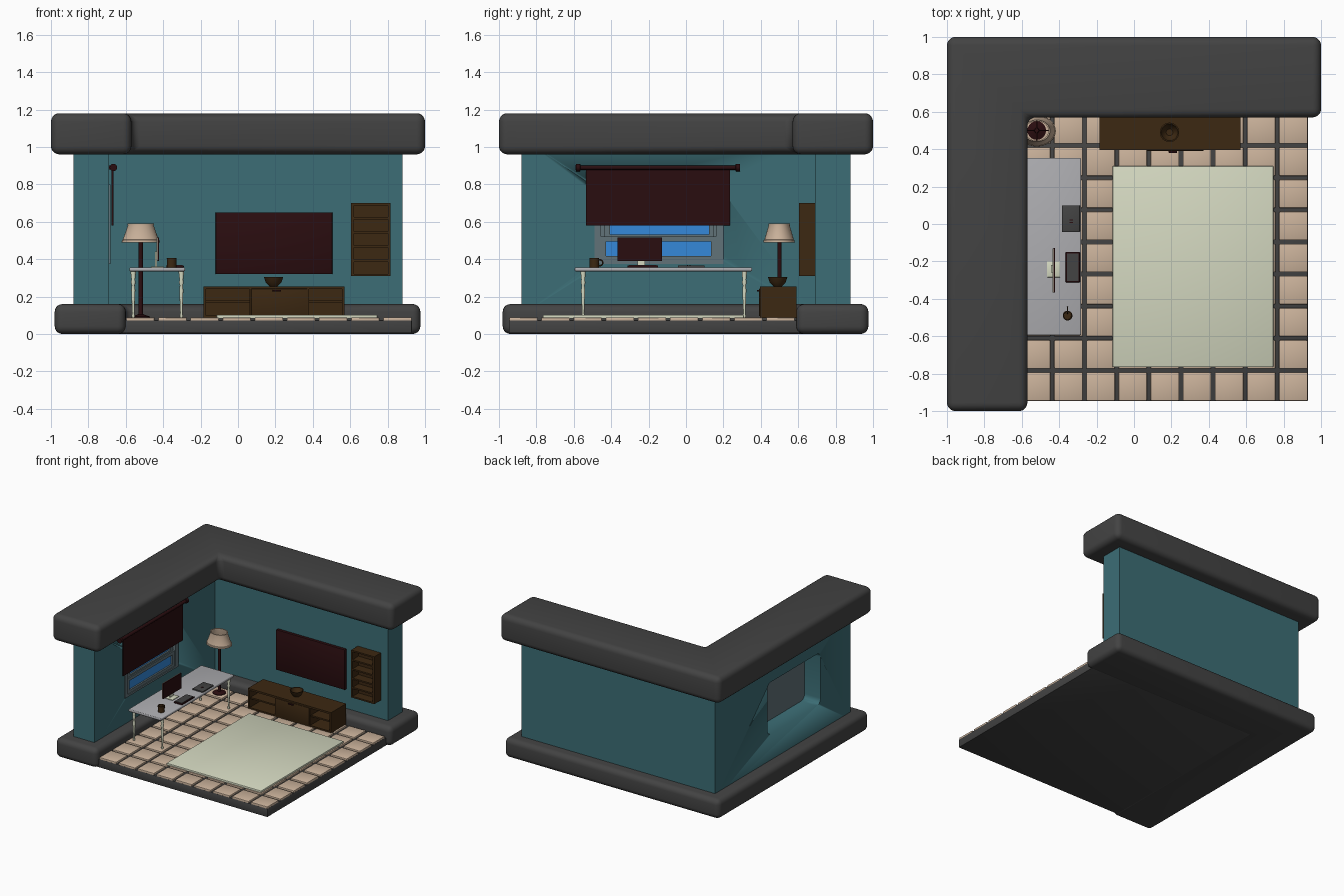
import bpy, bmesh, math, random
from mathutils import Vector, Matrix

if "Cube" in bpy.data.objects:
    bpy.data.objects.remove(bpy.data.objects["Cube"])

random.seed(4)


def material(name, rgb):
    m = bpy.data.materials.new(name)
    m.diffuse_color = (*rgb, 1)
    m.use_nodes = True
    m.node_tree.nodes["Principled BSDF"].inputs["Base Color"].default_value = m.diffuse_color
    return m


TEAL = material("teal wall", (0.045, 0.155, 0.18))
CHARCOAL = material("charcoal", (0.056, 0.056, 0.056))
TILE = material("beige tile", (0.60, 0.45, 0.33))
CREAM = material("pale cream", (0.66, 0.69, 0.53))
MAROON = material("dark maroon", (0.023, 0.004, 0.005))
BROWN = material("dark wood", (0.045, 0.021, 0.006))
BLUE = material("window blue", (0.035, 0.25, 0.70))
FRAME = material("window grey", (0.12, 0.17, 0.19))
SILVER = material("silver desk", (0.42, 0.42, 0.44))


def finish(name, bm, mat):
    bmesh.ops.recalc_face_normals(bm, faces=bm.faces)
    me = bpy.data.meshes.new(name)
    bm.to_mesh(me)
    bm.free()
    me.materials.append(mat)
    ob = bpy.data.objects.new(name, me)
    bpy.context.collection.objects.link(ob)
    bpy.ops.object.select_all(action='DESELECT')
    ob.select_set(True)
    bpy.context.view_layer.objects.active = ob
    bpy.ops.object.shade_smooth_by_angle(angle=math.radians(35))
    return ob


def add_box(bm, x, y, z):
    c = [(a + b) / 2 for a, b in (x, y, z)]
    s = [b - a for a, b in (x, y, z)]
    return bmesh.ops.create_cube(bm, size=1, matrix=Matrix.Translation(c) @ Matrix.Diagonal((*s, 1)))["verts"]


def box(name, x, y, z, mat, bevel=0, seg=2):
    bm = bmesh.new()
    add_box(bm, x, y, z)
    if bevel:
        bmesh.ops.bevel(bm, geom=bm.edges[:], offset=bevel, segments=seg, profile=0.5, affect='EDGES')
    return finish(name, bm, mat)


def boxes(name, parts, mat):
    bm = bmesh.new()
    for p in parts:
        add_box(bm, *p)
    return finish(name, bm, mat)


def corner_block(name, lo, hi, inner_x, inner_y, z, mat, bevel=0):
    """L-shaped block along the left and back sides."""
    bm = bmesh.new()
    pts = [(lo, lo), (inner_x, lo), (inner_x, inner_y), (hi, inner_y), (hi, hi), (lo, hi)]
    f = bm.faces.new([bm.verts.new((px, py, z[0])) for px, py in pts])
    ext = bmesh.ops.extrude_face_region(bm, geom=[f])["geom"]
    bmesh.ops.translate(bm, verts=[v for v in ext if isinstance(v, bmesh.types.BMVert)], vec=(0, 0, z[1] - z[0]))
    if bevel:
        bmesh.ops.recalc_face_normals(bm, faces=bm.faces)
        e = [e for e in bm.edges if e.calc_face_angle(0) > 0.1]
        bmesh.ops.bevel(bm, geom=e, offset=bevel, segments=5, profile=0.5, affect='EDGES')
    return finish(name, bm, mat)


def lathe(name, profile, at, mat, steps=24, closed=False, yscale=1, along_y=False):
    bm = bmesh.new()
    vs = [bm.verts.new((r, 0, z)) for r, z in profile]
    es = [bm.edges.new(p) for p in zip(vs, vs[1:])]
    if closed:
        es.append(bm.edges.new((vs[-1], vs[0])))
    bmesh.ops.spin(bm, geom=vs + es, cent=(0, 0, 0), axis=(0, 0, 1), angle=2 * math.pi, steps=steps)
    bmesh.ops.remove_doubles(bm, verts=bm.verts[:], dist=0.0002)
    m = Matrix.Translation(at) @ Matrix.Diagonal((1, yscale, 1, 1))
    if along_y:
        m = m @ Matrix.Rotation(-math.pi / 2, 4, 'X')
    bmesh.ops.transform(bm, matrix=m, verts=bm.verts[:])
    return finish(name, bm, mat)


# Walls and their rounded trims
corner_block("top_trim", -1, 1, -0.57, 0.57, (0.96, 1.18), CHARCOAL, 0.045)
corner_block("base_trim", -0.98, 0.975, -0.60, 0.59, (0, 0.16), CHARCOAL, 0.042)
walls = corner_block("walls", -0.88, 0.88, -0.69, 0.69, (0.10, 1.05), TEAL)

# Window opening with rounded corners
bm = bmesh.new()
add_box(bm, (-1.0, -0.6), (-0.49, 0.20), (0.375, 0.80))
edges = [e for e in bm.edges if abs(e.verts[0].co.x - e.verts[1].co.x) > 0.1]
bmesh.ops.bevel(bm, geom=edges, offset=0.045, segments=5, profile=0.5, affect='EDGES')
cutter = finish("window_cutter", bm, TEAL)
cutter.hide_render = True
cutter.hide_set(True)
cut = walls.modifiers.new("window_hole", 'BOOLEAN')
cut.object = cutter
cut.solver = 'EXACT'

# Window: backing plate, sashes and panes
box("window_back", (-0.735, -0.715), (-0.50, 0.21), (0.37, 0.81), FRAME)
for nm, (y0, y1), (z0, z1), x, w in (("lower_sash", (-0.455, 0.16), (0.39, 0.52), -0.70, 0.026),
                                     ("upper_sash", (-0.435, 0.15), (0.505, 0.79), -0.71, 0.028)):
    xs = (x - 0.01, x + 0.012)
    boxes(nm, [(xs, (y0, y0 + w), (z0, z1)), (xs, (y1 - w, y1), (z0, z1)),
               (xs, (y0, y1), (z0, z0 + w)), (xs, (y0, y1), (z1 - w, z1))], FRAME)
    box(nm + "_pane", (x - 0.008, x - 0.001), (y0 + w, y1 - w), (z0 + w, z1 - w), BLUE)
xs = (-0.72, -0.682)
boxes("window_frame", [(xs, (-0.49, -0.455), (0.38, 0.80)), (xs, (0.16, 0.20), (0.38, 0.80)),
                       (xs, (-0.49, 0.20), (0.375, 0.392)), (xs, (-0.49, 0.20), (0.785, 0.80))], FRAME)

# Blind on its rod
box("blind", (-0.676, -0.666), (-0.535, 0.235), (0.58, 0.885), MAROON)
lathe("blind_rod", [(0, 0), (0.02, 0.001), (0.02, 0.024), (0.012, 0.025), (0.012, 0.855),
                    (0.02, 0.856), (0.02, 0.879), (0, 0.88)], (-0.666, -0.59, 0.89), MAROON, 16, along_y=True)
for y in (-0.5, 0.2):
    box("rod_bracket", (-0.695, -0.66), (y - 0.008, y + 0.008), (0.88, 0.90), MAROON)

# Floor slab with a grid of tiles
box("floor_slab", (-0.75, 0.93), (-0.947, 0.75), (0.004, 0.074), CHARCOAL, 0.006)
bm = bmesh.new()
P = 0.1718
for i in range(9):
    for j in range(9):
        x1, y0 = 0.928 - i * P, -0.945 + j * P
        vs = add_box(bm, (x1 - P + 0.02, x1), (y0, y0 + P - 0.02), (0.066, 0.088))
        tilt = Matrix.Rotation(random.uniform(-0.015, 0.015), 4, random.choice('XY'))
        bmesh.ops.rotate(bm, verts=vs, cent=(x1 - P / 2, y0 + P / 2, 0.08), matrix=tilt)
bmesh.ops.bevel(bm, geom=bm.edges[:], offset=0.005, segments=2, profile=0.5, affect='EDGES')
finish("floor_tiles", bm, TILE)
box("rug", (-0.115, 0.745), (-0.765, 0.31), (0.082, 0.102), CREAM, 0.005)

# Low media cabinet: open bays either side of a door
cx, cy, cz = (-0.185, 0.57), (0.395, 0.59), (0.085, 0.255)
parts = [(cx, cy, (0.24, 0.255)), (cx, cy, (0.085, 0.10)), (cx, (0.575, 0.59), cz)]
parts += [((x, x + 0.015), cy, cz) for x in (-0.185, 0.062, 0.365, 0.555)]
parts += [((a, b), (0.405, 0.59), (0.168, 0.18)) for a, b in ((-0.18, 0.07), (0.37, 0.56))]
boxes("media_cabinet", parts, BROWN)
box("cabinet_door", (0.07, 0.372), (0.391, 0.41), (0.095, 0.242), BROWN, 0.003)
box("door_handle", (0.185, 0.23), (0.38, 0.393), (0.226, 0.236), MAROON, 0.003)
lathe("bowl", [(0, 0), (0.022, 0), (0.042, 0.02), (0.052, 0.05), (0.045, 0.05),
               (0.036, 0.024), (0.018, 0.008), (0, 0.007)], (0.19, 0.49, 0.255), BROWN)

# Wall screen
box("wall_screen", (-0.12, 0.505), (0.665, 0.692), (0.32, 0.65), MAROON, 0.004)

# Wall shelf with five bays
sx, sy, sz = (0.605, 0.815), (0.605, 0.692), (0.31, 0.70)
parts = [(sx, (0.68, 0.692), sz)] + [((x, x + 0.014), sy, sz) for x in (0.605, 0.801)]
parts += [(sx, sy, (z, z + 0.012)) for z in [0.31 + 0.0756 * k for k in range(6)]]
boxes("wall_shelf", parts, BROWN)

# Desk with turned legs
box("desk_top", (-0.58, -0.283), (-0.595, 0.353), (0.335, 0.356), SILVER, 0.006, 3)
leg = [(0, 0), (0.007, 0), (0.009, 0.012), (0.006, 0.025), (0.008, 0.08), (0.011, 0.15),
       (0.008, 0.175), (0.013, 0.19), (0.010, 0.205), (0.014, 0.24), (0.014, 0.255), (0, 0.255)]
for x in (-0.56, -0.303):
    for y in (-0.55, 0.312):
        lathe("desk_leg", leg, (x, y, 0.085), CREAM, 14)

# Monitor, keyboard and notebook
box("monitor_back", (-0.436, -0.428), (-0.365, -0.13), (0.392, 0.516), CREAM)
box("monitor_screen", (-0.43, -0.423), (-0.366, -0.129), (0.391, 0.517), MAROON)
box("monitor_stand", (-0.444, -0.434), (-0.26, -0.22), (0.356, 0.44), CREAM)
box("monitor_foot", (-0.465, -0.395), (-0.285, -0.20), (0.355, 0.362), CREAM, 0.002)
box("keyboard", (-0.365, -0.29), (-0.312, -0.15), (0.355, 0.366), MAROON, 0.002)
box("keyboard_keys", (-0.358, -0.297), (-0.304, -0.158), (0.364, 0.369), CHARCOAL)
box("notebook", (-0.385, -0.29), (-0.043, 0.10), (0.355, 0.366), CHARCOAL, 0.002)
boxes("notebook_marks", [((-0.345, -0.325), (y, y + 0.005), (0.365, 0.368)) for y in (0.006, 0.018)], MAROON)

# Mug with ring handle
lathe("mug", [(0, 0), (0.025, 0), (0.026, 0.05), (0.021, 0.05), (0.020, 0.008), (0, 0.008)],
      (-0.355, -0.49, 0.356), BROWN, 20)
bm = bmesh.new()
N, M = 14, 6
ring = [[bm.verts.new((-0.355 + 0.004 * math.sin(2 * math.pi * j / M),
                       -0.461 + (0.016 + 0.004 * math.cos(2 * math.pi * j / M)) * math.cos(2 * math.pi * i / N),
                       0.381 + (0.016 + 0.004 * math.cos(2 * math.pi * j / M)) * math.sin(2 * math.pi * i / N)))
         for j in range(M)] for i in range(N)]
for i in range(N):
    for j in range(M):
        a, b = ring[i], ring[(i + 1) % N]
        bm.faces.new((a[j], b[j], b[(j + 1) % M], a[(j + 1) % M]))
finish("mug_handle", bm, BROWN)

# Standing lamp with an oval open shade
lathe("lamp_pole", [(0, 0), (0.05, 0), (0.05, 0.008), (0.014, 0.02), (0.011, 0.03), (0.011, 0.45), (0, 0.45)],
      (-0.52, 0.5, 0.085), MAROON, 20)
lathe("lamp_shade", [(0.102, 0.0), (0.101, 0.012), (0.096, 0.014), (0.069, 0.09), (0.071, 0.1),
                     (0.063, 0.1), (0.063, 0.09), (0.094, 0.0)], (-0.52, 0.498, 0.49), TILE, 32, True, 0.82)
boxes("shade_support", [((-0.585, -0.455), (0.496, 0.502), (0.53, 0.535)),
                        ((-0.523, -0.517), (0.44, 0.556), (0.53, 0.535))], MAROON)
